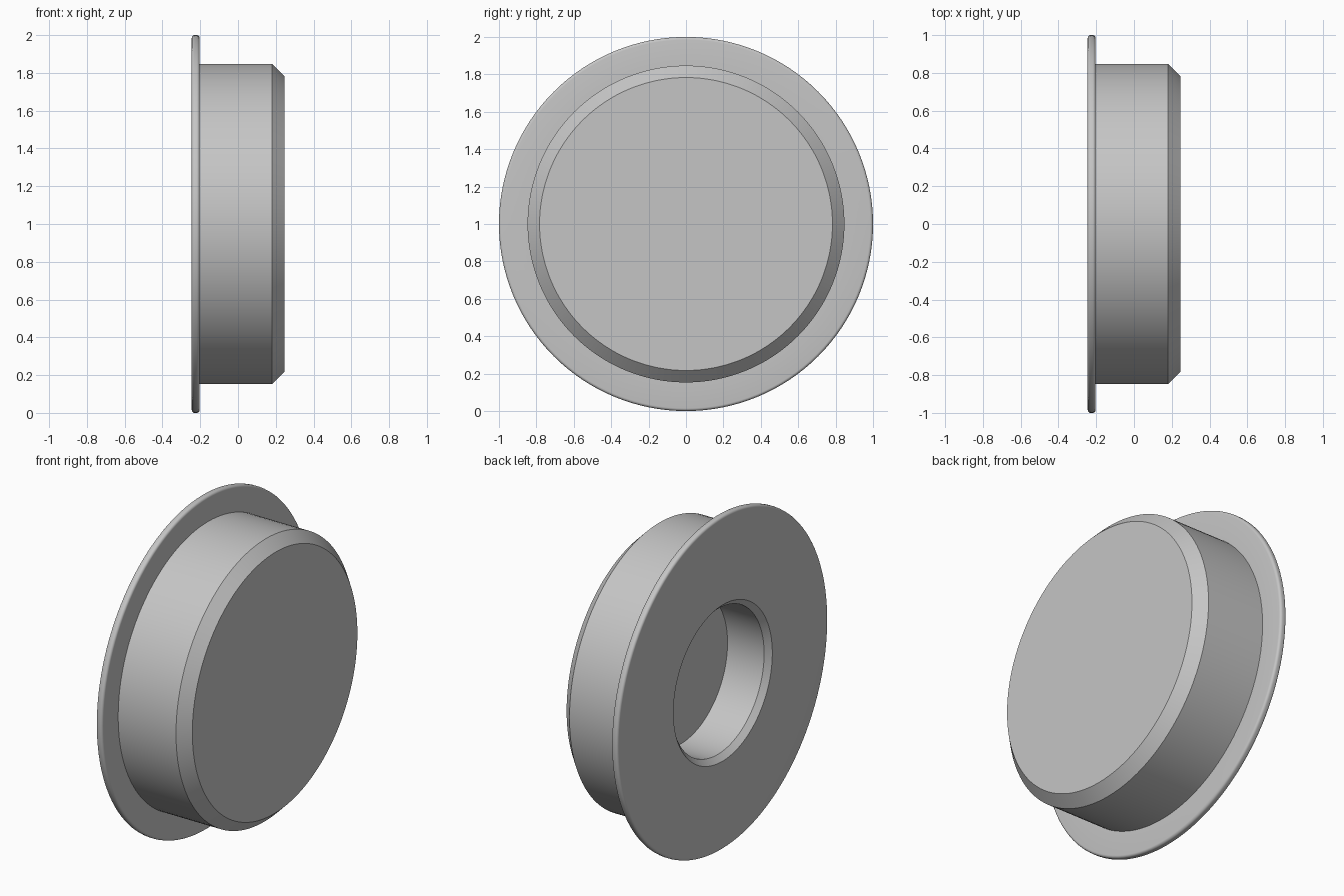
import bpy
import bmesh
import math
from mathutils import Matrix, Vector

old = bpy.data.objects.get("Cube")
if old:
    bpy.data.objects.remove(old, do_unlink=True)

SEGMENTS = 128
BACK, FLANGE_FRONT, FRONT = -0.245, -0.203, 0.245
RIM_R, HUB_R, HOLE_R = 1.0, 0.847, 0.437
ROUND, HUB_CHAMFER, HOLE_CHAMFER = 0.015, 0.064, 0.032
FLOOR = 0.03


def arc(cx, cr, start, end, steps=5):
    """Points (x, radius) of a rounded corner, angles in degrees."""
    points = []
    for i in range(steps + 1):
        a = math.radians(start + (end - start) * i / steps)
        points.append((cx + ROUND * math.cos(a), cr + ROUND * math.sin(a)))
    return points


# Grey material
grey = bpy.data.materials.new("grey")
grey.use_nodes = True
colour = (0.56, 0.56, 0.56, 1.0)
grey.diffuse_color = colour
grey.node_tree.nodes["Principled BSDF"].inputs["Base Color"].default_value = colour

# Half section: blind hole, flange with rounded rim, chamfered hub
profile = [(FLOOR, 0), (FLOOR, HOLE_R),
           (BACK + HOLE_CHAMFER, HOLE_R), (BACK, HOLE_R + HOLE_CHAMFER)]
profile += arc(BACK + ROUND, RIM_R - ROUND, 180, 90)
profile += arc(FLANGE_FRONT - ROUND, RIM_R - ROUND, 90, 0)
profile += [(FLANGE_FRONT, HUB_R), (FRONT - HUB_CHAMFER, HUB_R),
            (FRONT, HUB_R - HUB_CHAMFER), (FRONT, 0)]

# Revolve the section about the x axis
bm = bmesh.new()
verts = [bm.verts.new((x, 0, r)) for x, r in profile]
edges = [bm.edges.new(pair) for pair in zip(verts, verts[1:])]
bmesh.ops.spin(bm, geom=verts + edges, cent=Vector((0, 0, 0)), axis=Vector((1, 0, 0)),
               angle=math.tau, steps=SEGMENTS, use_duplicate=False)
bmesh.ops.remove_doubles(bm, verts=bm.verts, dist=0.0001)
bmesh.ops.recalc_face_normals(bm, faces=bm.faces)
bmesh.ops.transform(bm, matrix=Matrix.Translation((0, 0, RIM_R)), verts=bm.verts)

mesh = bpy.data.meshes.new("flanged_plug")
bm.to_mesh(mesh)
bm.free()
mesh.materials.append(grey)
plug = bpy.data.objects.new("flanged_plug", mesh)
bpy.context.collection.objects.link(plug)

# Smooth curves, crisp chamfer edges
bpy.ops.object.select_all(action="DESELECT")
plug.select_set(True)
bpy.context.view_layer.objects.active = plug
bpy.ops.object.shade_smooth_by_angle(angle=math.radians(30))
